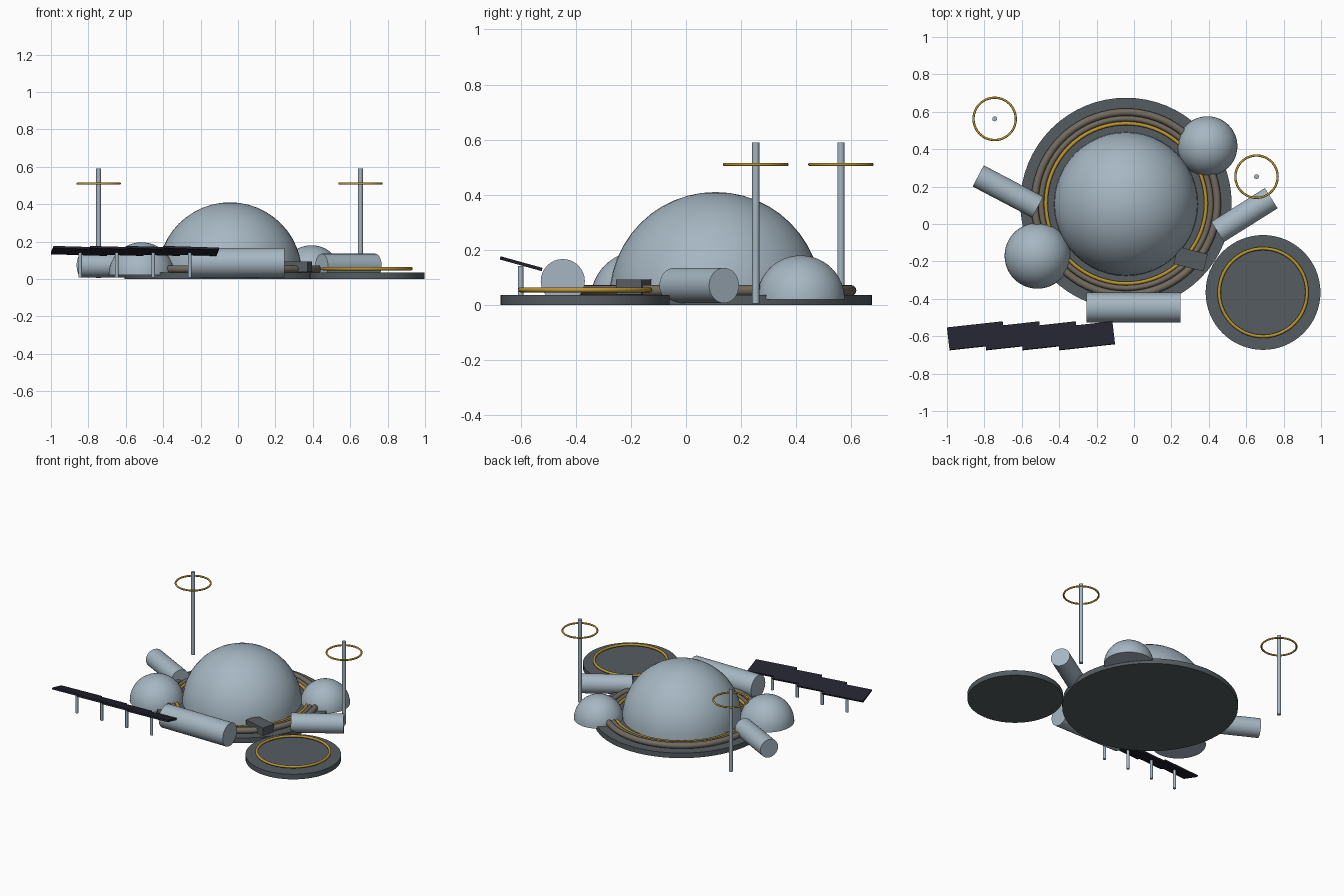
import bpy, bmesh, math
from mathutils import Matrix, Vector

cube = bpy.data.objects.get("Cube")
if cube:
    bpy.data.objects.remove(cube, do_unlink=True)


def material(name, r, g, b):
    m = bpy.data.materials.new(name)
    m.use_nodes = True
    m.diffuse_color = (r, g, b, 1)
    node = next(n for n in m.node_tree.nodes if n.type == "BSDF_PRINCIPLED")
    node.inputs["Base Color"].default_value = (r, g, b, 1)
    node.inputs["Roughness"].default_value = 0.6
    return m


HULL = material("pale hull", 0.38, 0.47, 0.54)
DECK = material("dark deck", 0.09, 0.108, 0.12)
GOLD = material("gold trim", 0.5, 0.3, 0.03)
PIPE = material("brown pipe", 0.17, 0.145, 0.115)
SOLAR = material("solar navy", 0.017, 0.017, 0.03)


def finish(name, mat):
    ob = bpy.context.object
    ob.name = name
    ob.data.name = name
    ob.data.materials.append(mat)
    bpy.ops.object.shade_smooth_by_angle(angle=math.radians(35))
    return ob


def rod(name, start, end, radius, mat, sides=32):
    """Capped cylinder between two points."""
    a, b = Vector(start), Vector(end)
    axis = b - a
    bpy.ops.mesh.primitive_cylinder_add(
        vertices=sides, radius=radius, depth=axis.length, location=(a + b) / 2,
        rotation=axis.to_track_quat("Z", "Y").to_euler())
    return finish(name, mat)


def ring(name, centre, major, minor, mat):
    bpy.ops.mesh.primitive_torus_add(
        location=centre, major_radius=major, minor_radius=minor,
        major_segments=72, minor_segments=12)
    return finish(name, mat)


def dome(name, centre, radius):
    """Upper half of a sphere, closed underneath."""
    bpy.ops.mesh.primitive_uv_sphere_add(
        segments=48, ring_count=24, radius=radius, location=centre)
    ob = finish(name, HULL)
    bm = bmesh.new()
    bm.from_mesh(ob.data)
    geom = bm.verts[:] + bm.edges[:] + bm.faces[:]
    cut = bmesh.ops.bisect_plane(bm, geom=geom, plane_co=(0, 0, 0),
                                 plane_no=(0, 0, 1), clear_inner=True, dist=1e-4)
    rim = [e for e in bm.edges if e.is_boundary]
    bmesh.ops.holes_fill(bm, edges=rim, sides=0)
    for f in bm.faces:
        f.smooth = len(f.verts) < 5
    bm.to_mesh(ob.data)
    bm.free()
    return ob


def box(name, size, matrix, mat):
    bpy.ops.mesh.primitive_cube_add(size=1)
    ob = bpy.context.object
    ob.matrix_world = matrix @ Matrix.Diagonal((*size, 1))
    return finish(name, mat)


# Main platform with its pipes and trim
MX, MY = -0.043, 0.11
rod("main_platform", (MX, MY, 0), (MX, MY, 0.036), 0.565, DECK, 64)
ring("outer_pipe", (MX, MY, 0.053), 0.488, 0.02, PIPE)
ring("inner_pipe", (MX, MY, 0.05), 0.453, 0.015, PIPE)
ring("dome_trim", (MX, MY, 0.052), 0.428, 0.01, GOLD)

# Habitat domes
dome("main_dome", (MX, MY - 0.003, 0.025), 0.385)
dome("right_side_dome", (-0.516, -0.17, 0.02), 0.176)
dome("left_side_dome", (0.393, 0.416, 0.02), 0.16)

# Cylinder modules
rod("front_module", (-0.253, -0.447, 0.087), (0.249, -0.447, 0.087), 0.08, HULL)
rod("right_module", (-0.833, 0.257, 0.073), (-0.515, 0.09, 0.073), 0.064, HULL)
rod("left_module", (0.734, 0.138, 0.071), (0.447, -0.042, 0.071), 0.064, HULL)

# Entry block on the platform
box("entry_block", (0.165, 0.095, 0.055),
    Matrix.Translation((0.303, -0.187, 0.065)) @ Matrix.Rotation(math.radians(-14), 4, "Z"),
    DECK)

# Landing pad
rod("landing_pad", (0.69, -0.366, 0), (0.69, -0.366, 0.036), 0.307, DECK, 64)
ring("landing_pad_trim", (0.69, -0.366, 0.055), 0.235, 0.009, GOLD)

# Solar array: overlapping tilted panels on posts
tilt = Matrix.Rotation(math.radians(-15.5), 4, "X") @ Matrix.Rotation(math.radians(6.5), 4, "Z")
for i in range(4):
    x = -0.844 + i * 0.1955
    box(f"solar_panel_{i + 1}", (0.3, 0.125, 0.012),
        Matrix.Translation((x, -0.598, 0.15)) @ tilt, SOLAR)
    rod(f"solar_post_{i + 1}", (x, -0.6, 0.008), (x, -0.6, 0.142), 0.01, HULL, 12)

# Antenna masts with ring aerials
for side, x, y in (("right", -0.745, 0.562), ("left", 0.655, 0.253)):
    rod(f"{side}_mast", (x, y, 0.005), (x, y, 0.59), 0.013, HULL, 16)
    ring(f"{side}_mast_ring", (x, y, 0.51), 0.113, 0.006, GOLD)
